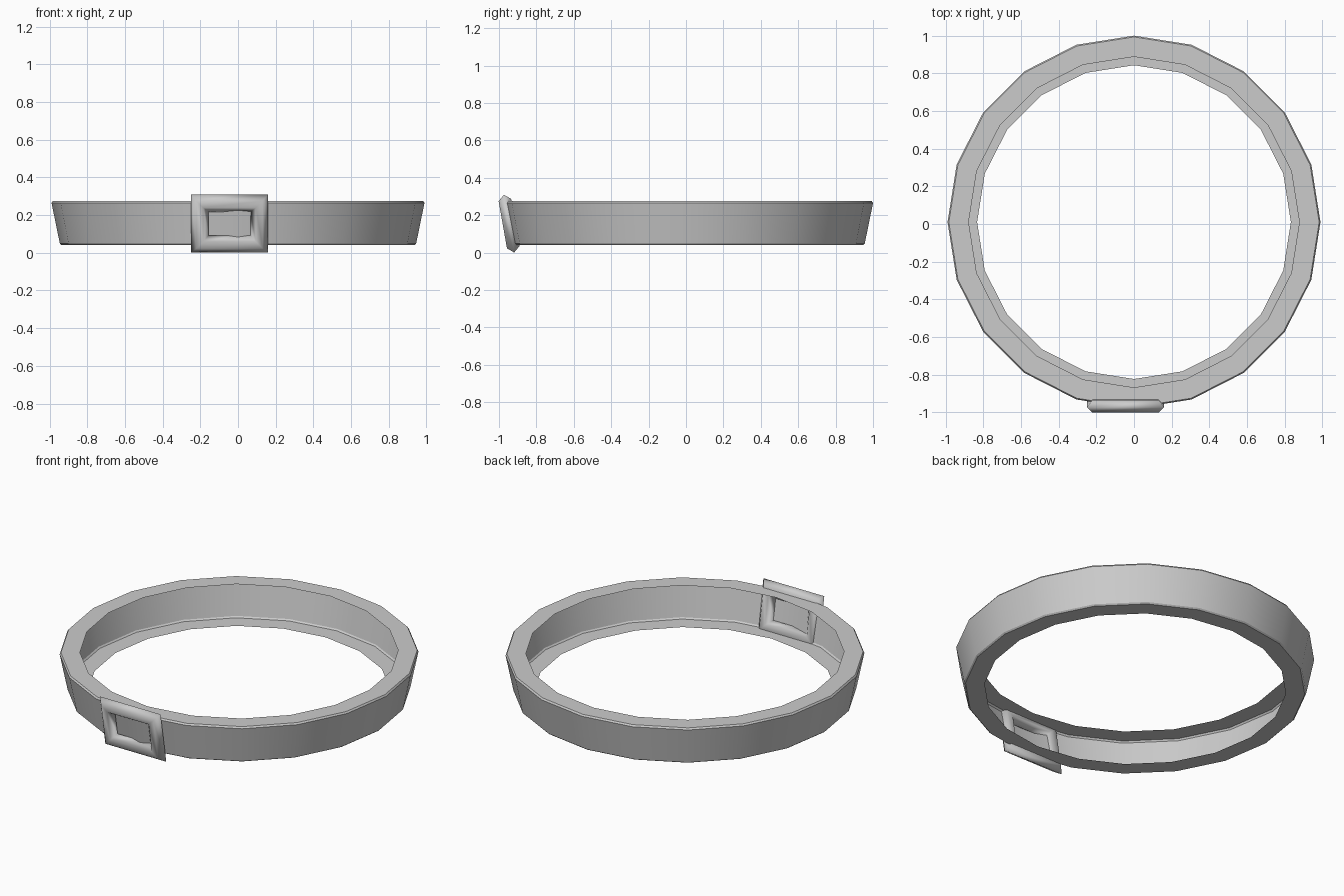
import bpy, bmesh, math
from mathutils import Matrix, Vector

if "Cube" in bpy.data.objects:
    bpy.data.objects.remove(bpy.data.objects["Cube"])


def loft(name, rings, close_section, angle):
    """Join a closed loop of matching sections into one smooth-shaded mesh."""
    bm = bmesh.new()
    vs = [[bm.verts.new(p) for p in ring] for ring in rings]
    n, m = len(vs), len(vs[0])
    for i in range(n):
        a, b = vs[i], vs[(i + 1) % n]
        for j in range(m if close_section else m - 1):
            k = (j + 1) % m
            bm.faces.new((a[j], a[k], b[k], b[j]))
    bm.normal_update()
    if close_section:
        bmesh.ops.recalc_face_normals(bm, faces=bm.faces)
    me = bpy.data.meshes.new(name)
    bm.to_mesh(me)
    bm.free()
    ob = bpy.data.objects.new(name, me)
    bpy.context.collection.objects.link(ob)
    bpy.ops.object.select_all(action='DESELECT')
    ob.select_set(True)
    bpy.context.view_layer.objects.active = ob
    bpy.ops.object.shade_smooth_by_angle(angle=math.radians(angle))
    return ob


# Band: 20-sided open channel, flared wall with inward flanges (radius, z)
profile = [(0.833, 0.042), (0.938, 0.042), (0.946, 0.05),
           (0.99, 0.265), (0.983, 0.275), (0.878, 0.275)]
profile.reverse()
rings = []
for i in range(20):
    a = math.tau * i / 20
    rings.append([(r * math.cos(a), 0.01 + r * math.sin(a), z) for r, z in profile])
loft("band", rings, False, 30)

# Buckle: rectangular frame with a six-sided bar, tilted to follow the wall
half_x, half_z = 0.158, 0.11
bar = [(0.047, 0), (0.018, -0.034), (-0.018, -0.034),
       (-0.047, 0), (-0.018, 0.034), (0.018, 0.034)]
place = Matrix.Translation((-0.045, -0.946, 0.155)) @ Matrix.Rotation(math.radians(10), 4, 'X')
rings = [[place @ Vector((sx * (half_x + o), y, sz * (half_z + o))) for o, y in bar]
         for sx, sz in ((1, 1), (-1, 1), (-1, -1), (1, -1))]
loft("buckle_frame", rings, True, 180)
